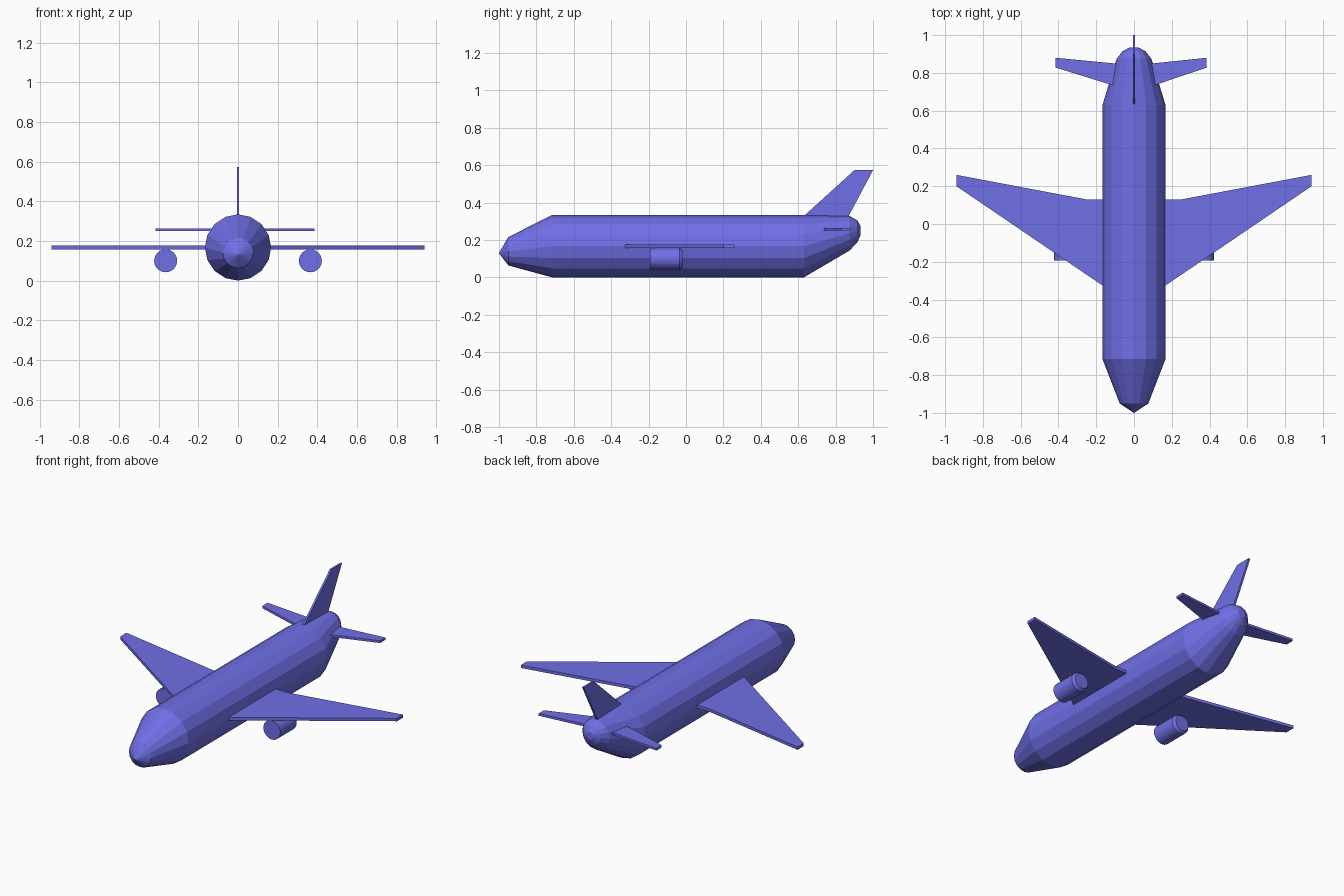
import bpy, bmesh
from math import sin, cos, tau

if "Cube" in bpy.data.objects:
    bpy.data.objects.remove(bpy.data.objects["Cube"])

mat = bpy.data.materials.new("blue_paint")
mat.diffuse_color = (0.16, 0.16, 0.8, 1)
mat.use_nodes = True
mat.node_tree.nodes["Principled BSDF"].inputs["Base Color"].default_value = mat.diffuse_color


def finish(name, bm):
    bmesh.ops.recalc_face_normals(bm, faces=bm.faces)
    me = bpy.data.meshes.new(name)
    bm.to_mesh(me)
    bm.free()
    me.materials.append(mat)
    ob = bpy.data.objects.new(name, me)
    bpy.context.collection.objects.link(ob)
    return ob


def loft(name, sections, sides, x=0.0):
    """Round body along y; sections are (y, radius, centre z)."""
    bm = bmesh.new()
    rings = [[bm.verts.new((x + r * cos(tau * i / sides), y, z + r * sin(tau * i / sides)))
              for i in range(sides)] for y, r, z in sections]
    for a, b in zip(rings, rings[1:]):
        for i in range(sides):
            j = (i + 1) % sides
            bm.faces.new((a[i], a[j], b[j], b[i]))
    bm.faces.new(rings[0])
    bm.faces.new(rings[-1])
    bmesh.ops.remove_doubles(bm, verts=bm.verts, dist=1e-5)
    return finish(name, bm)


def plate(name, points, thickness):
    """Flat panel: 3D outline pushed out along a thickness vector."""
    bm = bmesh.new()
    face = bm.faces.new([bm.verts.new(p) for p in points])
    new = bmesh.ops.extrude_face_region(bm, geom=[face], use_keep_orig=True)["geom"]
    verts = [v for v in new if isinstance(v, bmesh.types.BMVert)]
    bmesh.ops.translate(bm, verts=verts, vec=thickness)
    return finish(name, bm)


# Fuselage: pointed nose, straight tube, upswept rounded tail
loft("fuselage", [(-1.0, 0.001, 0.13), (-0.95, 0.076, 0.14), (-0.715, 0.167, 0.167),
                  (0.63, 0.167, 0.167), (0.875, 0.092, 0.236), (0.915, 0.06, 0.246),
                  (0.934, 0.024, 0.25)], 16)

# Wings, tailplanes and engines on both sides
wing = [(0.05, -0.405), (0.94, 0.2), (0.94, 0.26), (0.25, 0.13), (0.05, 0.13)]
for side, s in (("right", 1), ("left", -1)):
    plate(side + "_wing", [(s * x, y, 0.158) for x, y in wing], (0, 0, 0.018))
    tip = 0.385 if s > 0 else 0.415
    tail = [(0.05, 0.715), (tip, 0.828), (tip, 0.88), (0.05, 0.845)]
    plate(side + "_tailplane", [(s * x, y, 0.25) for x, y in tail], (0, 0, 0.014))
    loft(side + "_engine", [(-0.193, 0.058, 0.1), (-0.035, 0.058, 0.1),
                            (-0.018, 0.046, 0.1)], 24, s * 0.365)

# Swept vertical fin
fin = [(0.61, 0.31), (0.64, 0.337), (0.9, 0.573), (1.0, 0.573), (0.868, 0.325), (0.86, 0.31)]
plate("tail_fin", [(-0.006, y, z) for y, z in fin], (0.012, 0, 0))
